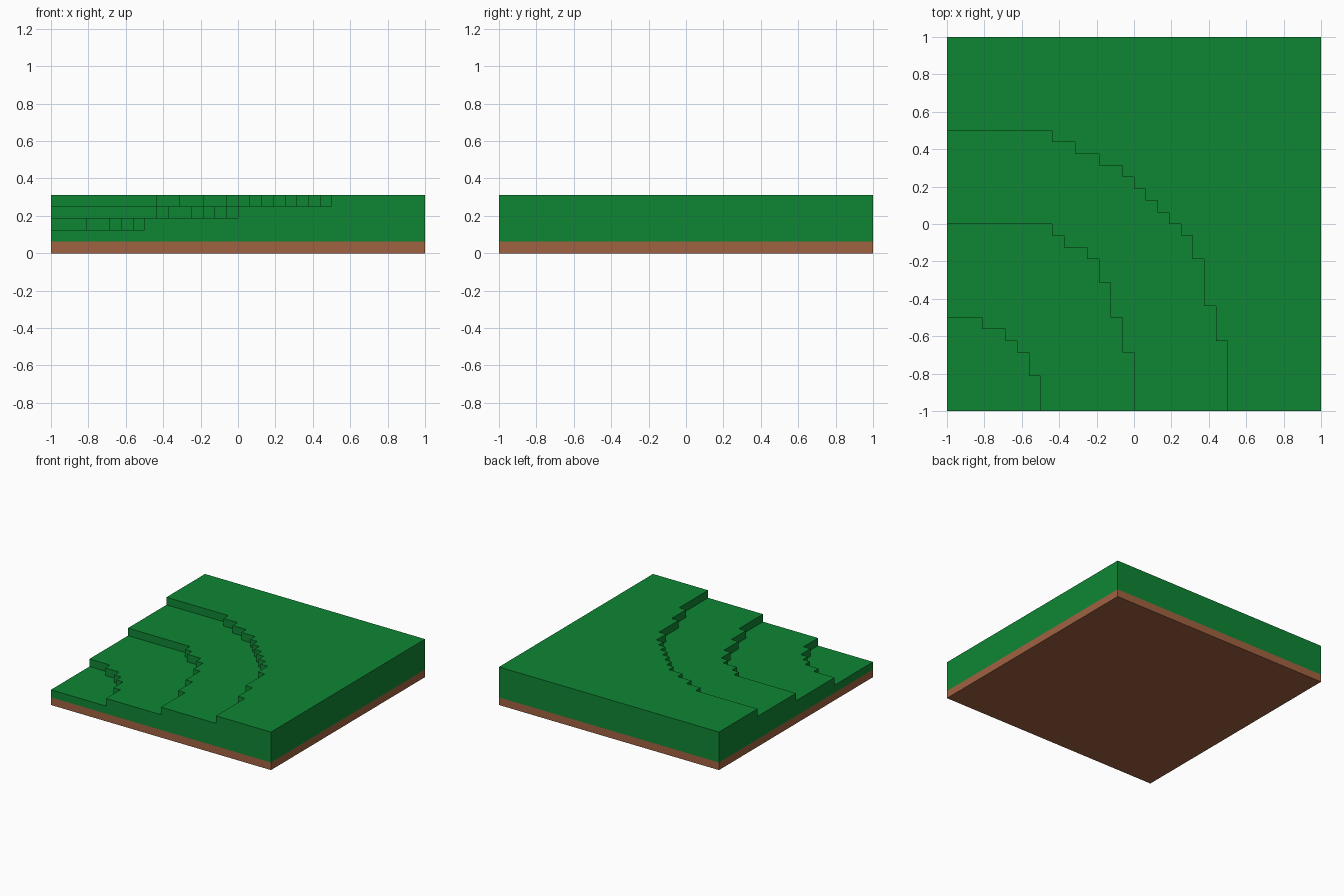
import bpy, bmesh

if "Cube" in bpy.data.objects:
    bpy.data.objects.remove(bpy.data.objects["Cube"])

U = 1 / 16   # one block
H = 16       # half width in blocks

# Outer corners (x, y) of each stepped contour, in blocks, from left edge to front edge
CONTOURS = [
    [(-13, -8), (-11, -9), (-10, -10), (-9, -11), (-8, -13)],
    [(-7, 0), (-6, -1), (-4, -2), (-3, -3), (-2, -5), (-1, -8), (0, -11)],
    [(-7, 8), (-5, 7), (-3, 6), (-1, 5), (0, 4), (1, 3), (2, 2), (3, 1),
     (4, 0), (5, -1), (6, -3), (7, -7), (8, -10)],
]


def material(name, rgb):
    m = bpy.data.materials.new(name)
    m.diffuse_color = (*rgb, 1)
    m.use_nodes = True
    m.node_tree.nodes["Principled BSDF"].inputs["Base Color"].default_value = m.diffuse_color
    return m


def staircase(corners):
    """Stepped line running from the left edge to the front edge."""
    pts = [(-H, corners[0][1])]
    for i, (x, y) in enumerate(corners):
        pts.append((x, y))
        pts.append((x, corners[i + 1][1] if i + 1 < len(corners) else -H))
    return pts


def make_object(name, faces, mat):
    bm = bmesh.new()
    for f in faces:
        bm.faces.new([bm.verts.new((x * U, y * U, z * U)) for x, y, z in f])
    bmesh.ops.remove_doubles(bm, verts=bm.verts, dist=1e-4)
    bmesh.ops.recalc_face_normals(bm, faces=bm.faces)
    me = bpy.data.meshes.new(name)
    bm.to_mesh(me)
    bm.free()
    me.materials.append(mat)
    ob = bpy.data.objects.new(name, me)
    bpy.context.collection.objects.link(ob)


def box_faces(z0, z1):
    c = [(-H, -H), (H, -H), (H, H), (-H, H)]
    sides = [[(*a, z0), (*b, z0), (*b, z1), (*a, z1)] for a, b in zip(c, c[1:] + c[:1])]
    return sides + [[(*p, z0) for p in c[::-1]], [(*p, z1) for p in c]]


# Soil slab
make_object("soil_slab", box_faces(0, 1), material("soil brown", (0.352, 0.122, 0.053)))

# Terraced grass: flat terraces between the contours, lowest at the front left
lines = [staircase(c) for c in CONTOURS]
faces = []
edges = [[(-H, -H)]] + lines + [[(-H, H), (H, H), (H, -H)]]
for level, (inner, outer) in enumerate(zip(edges, edges[1:])):
    faces.append([(x, y, level + 2) for x, y in inner + outer[::-1]])

# Risers along each contour
for level, line in enumerate(lines):
    z0, z1 = level + 2, level + 3
    for a, b in zip(line, line[1:]):
        faces.append([(*a, z0), (*b, z0), (*b, z1), (*a, z1)])

# Outer walls: stepped on the left and front, plain on the right and back
top = [(-H, 2)]
for level, line in enumerate(lines):
    top += [(line[0][1], level + 2), (line[0][1], level + 3)]
left = [(-H, 1)] + top + [(H, 5), (H, 1)]
faces.append([(-H, s, z) for s, z in left])
faces.append([(s, -H, z) for s, z in left[::-1]])
walls = box_faces(1, 5)
faces += [walls[1], walls[2], walls[4]]   # right, back, underside

make_object("grass_terraces", faces, material("grass green", (0.0048, 0.238, 0.034)))
